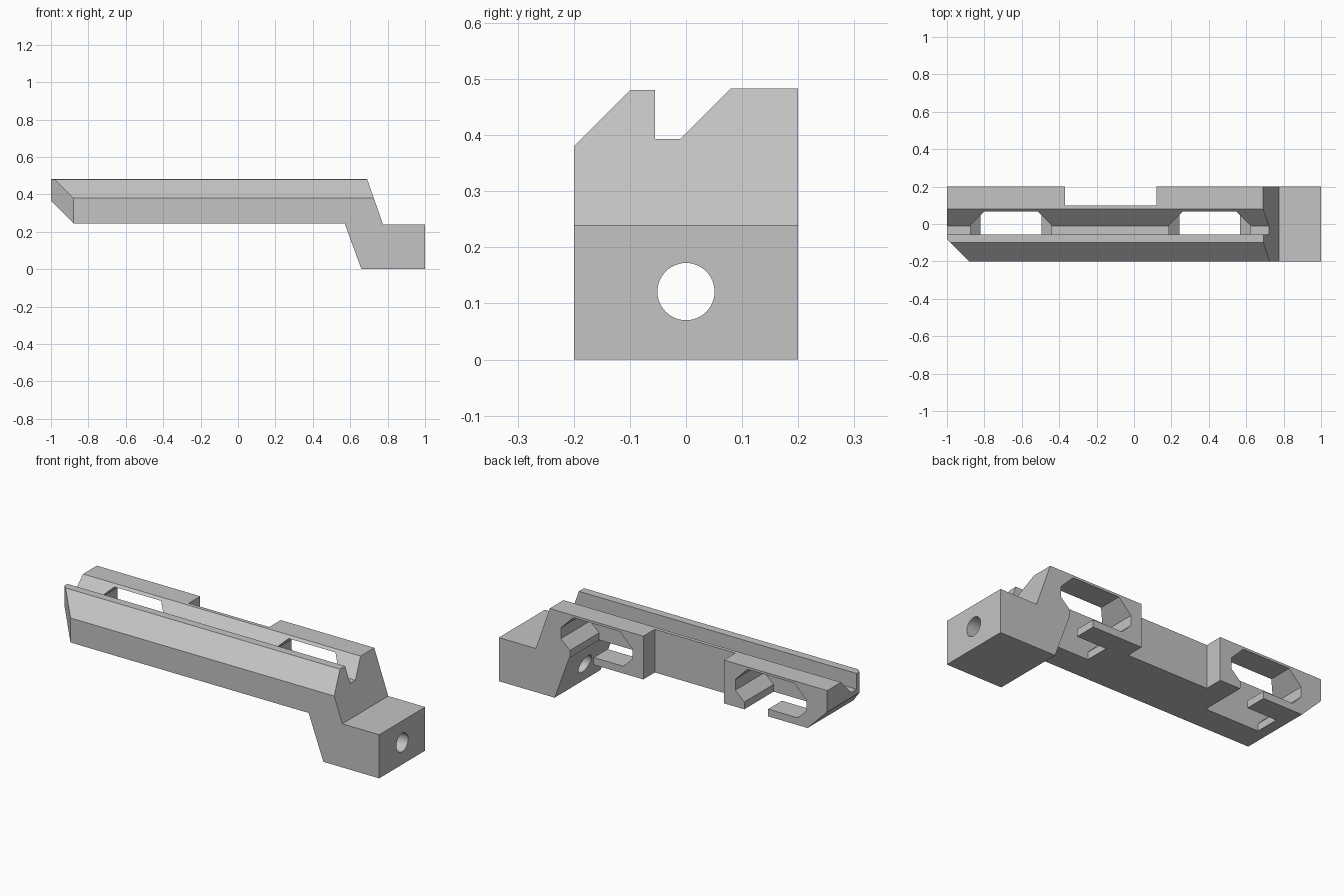
import bpy, bmesh, math
from mathutils import Vector

cube = bpy.data.objects.get("Cube")
if cube:
    bpy.data.objects.remove(cube, do_unlink=True)

grey = bpy.data.materials.new("light_grey")
grey.use_nodes = True
colour = (0.55, 0.55, 0.55, 1)
grey.diffuse_color = colour
grey.node_tree.nodes["Principled BSDF"].inputs["Base Color"].default_value = colour


def prism(name, outline, axis, low, high):
    """Extrude a 2D outline along an axis; the outline uses the other two axes in order."""
    def point(a, b, t):
        co = [a, b]
        co.insert("xyz".index(axis), t)
        return Vector(co)
    bm = bmesh.new()
    face = bm.faces.new([bm.verts.new(point(a, b, low)) for a, b in outline])
    top = bmesh.ops.extrude_face_region(bm, geom=[face])["geom"]
    moved = [v for v in top if isinstance(v, bmesh.types.BMVert)]
    bmesh.ops.translate(bm, verts=moved, vec=point(0, 0, high - low))
    bmesh.ops.recalc_face_normals(bm, faces=bm.faces)
    mesh = bpy.data.meshes.new(name)
    bm.to_mesh(mesh)
    bm.free()
    mesh.materials.append(grey)
    obj = bpy.data.objects.new(name, mesh)
    bpy.context.collection.objects.link(obj)
    return obj


# Stepped body: long rail with a dropped mounting block
body = prism("rail_body", [(-1, 0.365), (-0.88, 0.245), (0.57, 0.245), (0.66, 0), (1, 0),
                           (1, 0.24), (0.775, 0.24), (0.69, 0.483), (-1, 0.483)],
             "y", -0.2, 0.2)


def cut(outline, axis, low, high):
    cutter = prism("cutter", outline, axis, low, high)
    cutter.hide_render = True
    mod = body.modifiers.new("cut", "BOOLEAN")
    mod.operation = "DIFFERENCE"
    mod.solver = "EXACT"
    mod.object = cutter
    bpy.context.view_layer.objects.active = body
    bpy.ops.object.modifier_apply(modifier=mod.name)
    bpy.data.objects.remove(cutter, do_unlink=True)


# Top groove and front bevel along the whole rail
cut([(-0.3, 0.28), (-0.1, 0.48), (-0.055, 0.48), (-0.055, 0.393), (-0.01, 0.393),
     (0.08, 0.483), (0.08, 0.6), (-0.3, 0.6)], "x", -1.2, 1.2)

# Angled front corner at the free end
cut([(-1.2, 0.12), (-0.6, -0.48), (-1.2, -0.48)], "z", -0.1, 0.7)

# Back recess between the two clamps
cut([(-0.37, 0.1), (0.12, 0.1), (0.12, 0.3), (-0.37, 0.3)], "z", -0.1, 0.7)

# Clamp slots: eight-sided opening, wide mouth inside, hooked lip at the back
for x in (-0.875, 0.187):
    def slot(mouth):
        return [(x + 0.075, 0.47), (x + 0.36, 0.47), (x + 0.435, 0.395), (x + 0.435, 0.335),
                (x + 0.38, 0.285), (x + 0.38, 0.2), (x + mouth, 0.2), (x + mouth, 0.285),
                (x + 0.055, 0.285), (x, 0.34), (x, 0.395)]
    inner = [p for i, p in enumerate(slot(0.055)) if i != 8]
    cut(inner, "y", -0.055, 0.08)
    cut(slot(0.235), "y", 0.07, 0.3)

# Round bore through the mounting block
ring = [i * math.tau / 48 for i in range(48)]
cut([(0.051 * math.cos(a), 0.121 + 0.051 * math.sin(a)) for a in ring], "x", 0.4, 1.2)

bpy.ops.object.select_all(action="DESELECT")
body.select_set(True)
bpy.context.view_layer.objects.active = body
bpy.ops.object.shade_smooth_by_angle(angle=math.radians(25))
